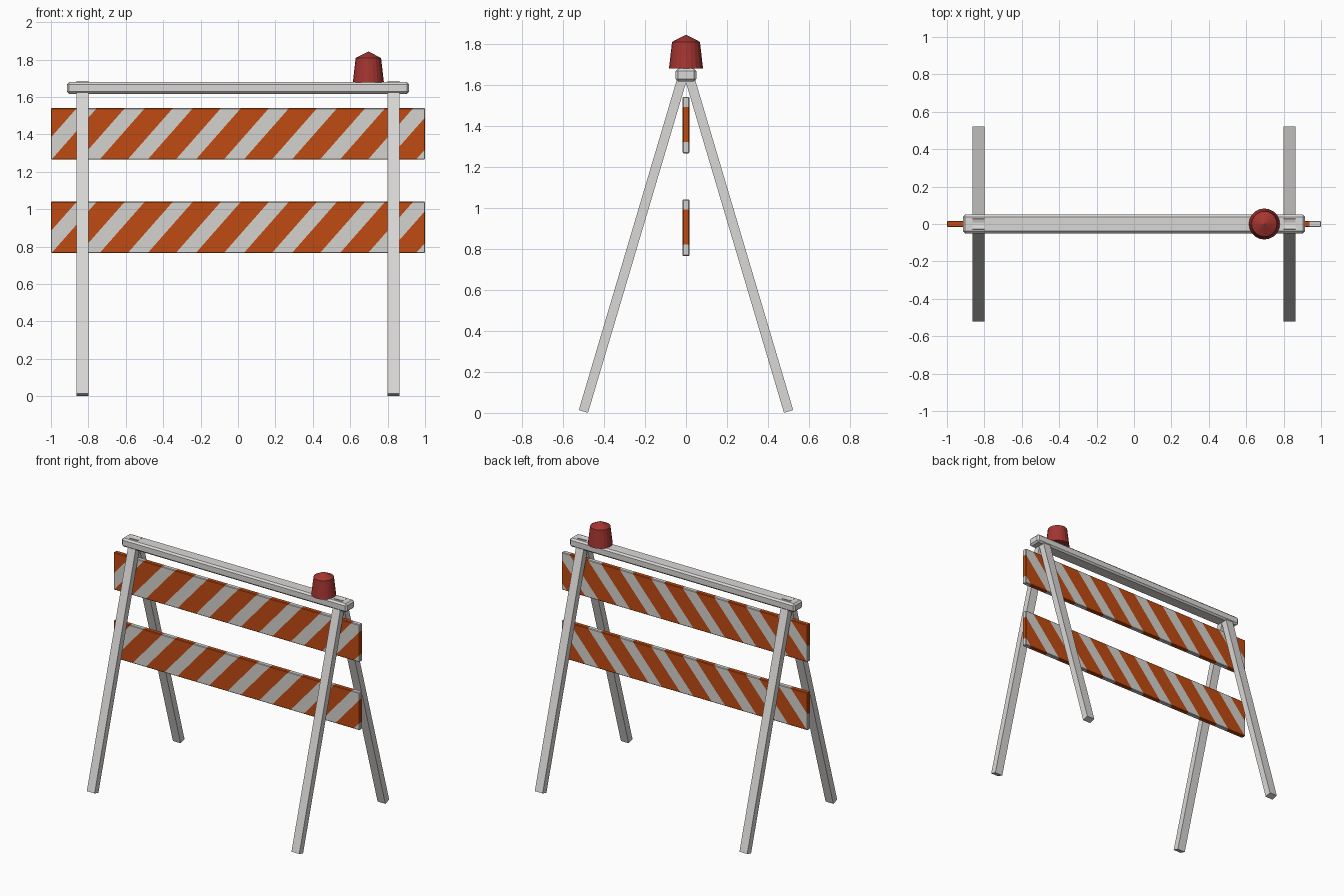
import bpy
import bmesh
import math
from mathutils import Matrix, Vector

if "Cube" in bpy.data.objects:
    bpy.data.objects.remove(bpy.data.objects["Cube"], do_unlink=True)


def material(name, rgb):
    mat = bpy.data.materials.new(name)
    mat.use_nodes = True
    mat.diffuse_color = (*rgb, 1)
    mat.node_tree.nodes["Principled BSDF"].inputs["Base Color"].default_value = (*rgb, 1)
    return mat


FRAME = material("pale grey frame", (0.70, 0.69, 0.67))
WHITE = material("off white stripe", (0.66, 0.65, 0.62))
ORANGE = material("orange stripe", (0.53, 0.07, 0.006))
RED = material("red lamp", (0.37, 0.035, 0.03))


def finish(bm, name, *mats):
    bmesh.ops.recalc_face_normals(bm, faces=bm.faces[:])
    mesh = bpy.data.meshes.new(name)
    bm.to_mesh(mesh)
    bm.free()
    for mat in mats:
        mesh.materials.append(mat)
    obj = bpy.data.objects.new(name, mesh)
    bpy.context.scene.collection.objects.link(obj)
    return obj


def box(size, matrix, bevel=0):
    bm = bmesh.new()
    bmesh.ops.create_cube(bm, size=1)
    bmesh.ops.scale(bm, vec=size, verts=bm.verts[:])
    if bevel:
        bmesh.ops.bevel(bm, geom=bm.edges[:], offset=bevel, segments=1, affect='EDGES')
    bmesh.ops.transform(bm, matrix=matrix, verts=bm.verts[:])
    return bm


# Top beam
finish(box((1.83, 0.10, 0.063), Matrix.Translation((0, 0, 1.6475)), 0.012), "top_beam", FRAME)

# Four splayed legs, crossing slightly inside the beam
for x, side in ((0.832, "left"), (-0.832, "right")):
    for sign, end in ((-1, "front"), (1, "back")):
        foot = Vector((x, sign * 0.50, 0.007))
        top = Vector((x, sign * 0.004, 1.678))
        d = top - foot
        place = Matrix.Translation((foot + top) / 2) @ Matrix.Rotation(-math.atan2(d.y, d.z), 4, 'X')
        finish(box((0.063, 0.047, d.length), place), f"{end}_{side}_leg", FRAME)

# Striped boards, cut along each diagonal stripe edge
SLOPE, PERIOD, WIDTH, START = 0.88, 0.257, 0.107, 0.695
HEIGHT = 0.275
for name, bottom in (("lower_board", 0.765), ("upper_board", 1.265)):
    bm = box((2, 0.034, HEIGHT), Matrix.Translation((0, 0, bottom + HEIGHT / 2)), 0.004)
    for k in range(-8, 3):
        for edge in (0, WIDTH):
            bmesh.ops.bisect_plane(
                bm, geom=bm.verts[:] + bm.edges[:] + bm.faces[:], dist=1e-5,
                plane_co=(START + k * PERIOD + edge, 0, bottom), plane_no=(1, 0, -SLOPE))
    for face in bm.faces:
        c = face.calc_center_median()
        along = c.x - SLOPE * (c.z - bottom) - START
        face.material_index = 0 if along % PERIOD < WIDTH else 1
    finish(bm, name, WHITE, ORANGE)

# Warning lamp: tapered drum with a shallow pointed cap
bm = bmesh.new()
bmesh.ops.create_cone(bm, cap_ends=True, segments=20, radius1=0.083, radius2=0.068, depth=0.13,
                      matrix=Matrix.Translation((0.697, 0, 1.743)))
cap = max(bm.faces, key=lambda f: f.calc_center_median().z)
tip = bmesh.ops.poke(bm, faces=[cap])["verts"][0]
tip.co.z += 0.035
finish(bm, "warning_lamp", RED)
